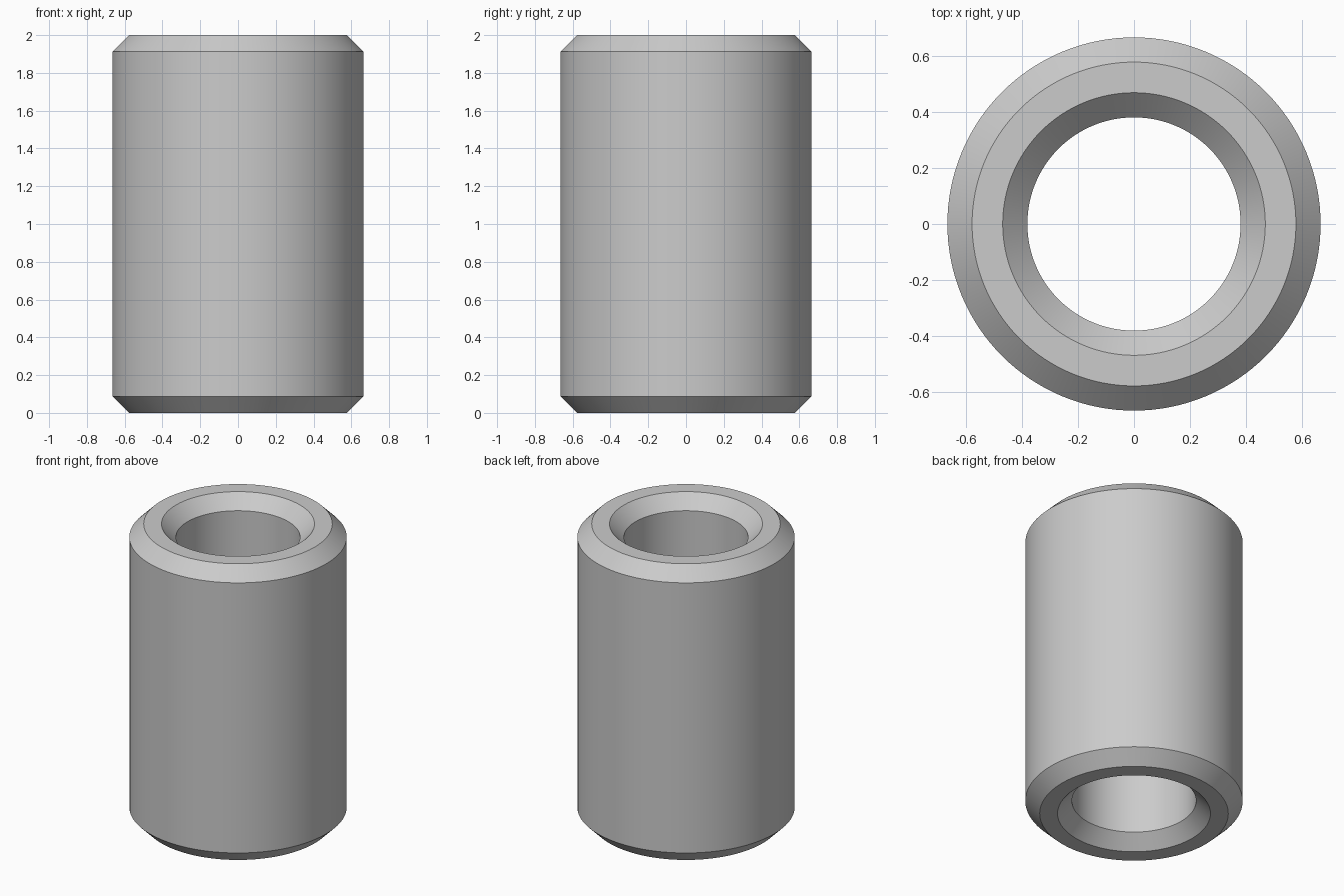
import bpy
import bmesh
import math

if "Cube" in bpy.data.objects:
    bpy.data.objects.remove(bpy.data.objects["Cube"], do_unlink=True)

HEIGHT = 2.0
OUTER = 0.665
BORE = 0.38
CHAMFER = 0.088
SEGMENTS = 128

# Plain grey metal
grey = bpy.data.materials.new("grey metal")
grey.use_nodes = True
colour = (0.6, 0.6, 0.6, 1.0)
grey.diffuse_color = colour
grey.node_tree.nodes["Principled BSDF"].inputs["Base Color"].default_value = colour

# Closed wall section, chamfered at all four corners
profile = [
    (OUTER - CHAMFER, 0), (OUTER, CHAMFER),
    (OUTER, HEIGHT - CHAMFER), (OUTER - CHAMFER, HEIGHT),
    (BORE + CHAMFER, HEIGHT), (BORE, HEIGHT - CHAMFER),
    (BORE, CHAMFER), (BORE + CHAMFER, 0),
]

# Revolve the section into a sleeve
bm = bmesh.new()
verts = [bm.verts.new((r, 0, z)) for r, z in profile]
edges = [bm.edges.new((a, b)) for a, b in zip(verts, verts[1:] + verts[:1])]
bmesh.ops.spin(bm, geom=verts + edges, cent=(0, 0, 0), axis=(0, 0, 1),
               angle=math.tau, steps=SEGMENTS, use_merge=True)
bmesh.ops.remove_doubles(bm, verts=bm.verts, dist=0.0001)
bmesh.ops.recalc_face_normals(bm, faces=bm.faces)

mesh = bpy.data.meshes.new("sleeve")
bm.to_mesh(mesh)
bm.free()
mesh.materials.append(grey)
sleeve = bpy.data.objects.new("sleeve", mesh)
bpy.context.collection.objects.link(sleeve)

# Smooth round walls, crisp chamfer edges
bpy.ops.object.select_all(action="DESELECT")
sleeve.select_set(True)
bpy.context.view_layer.objects.active = sleeve
bpy.ops.object.shade_smooth_by_angle(angle=math.radians(30))
